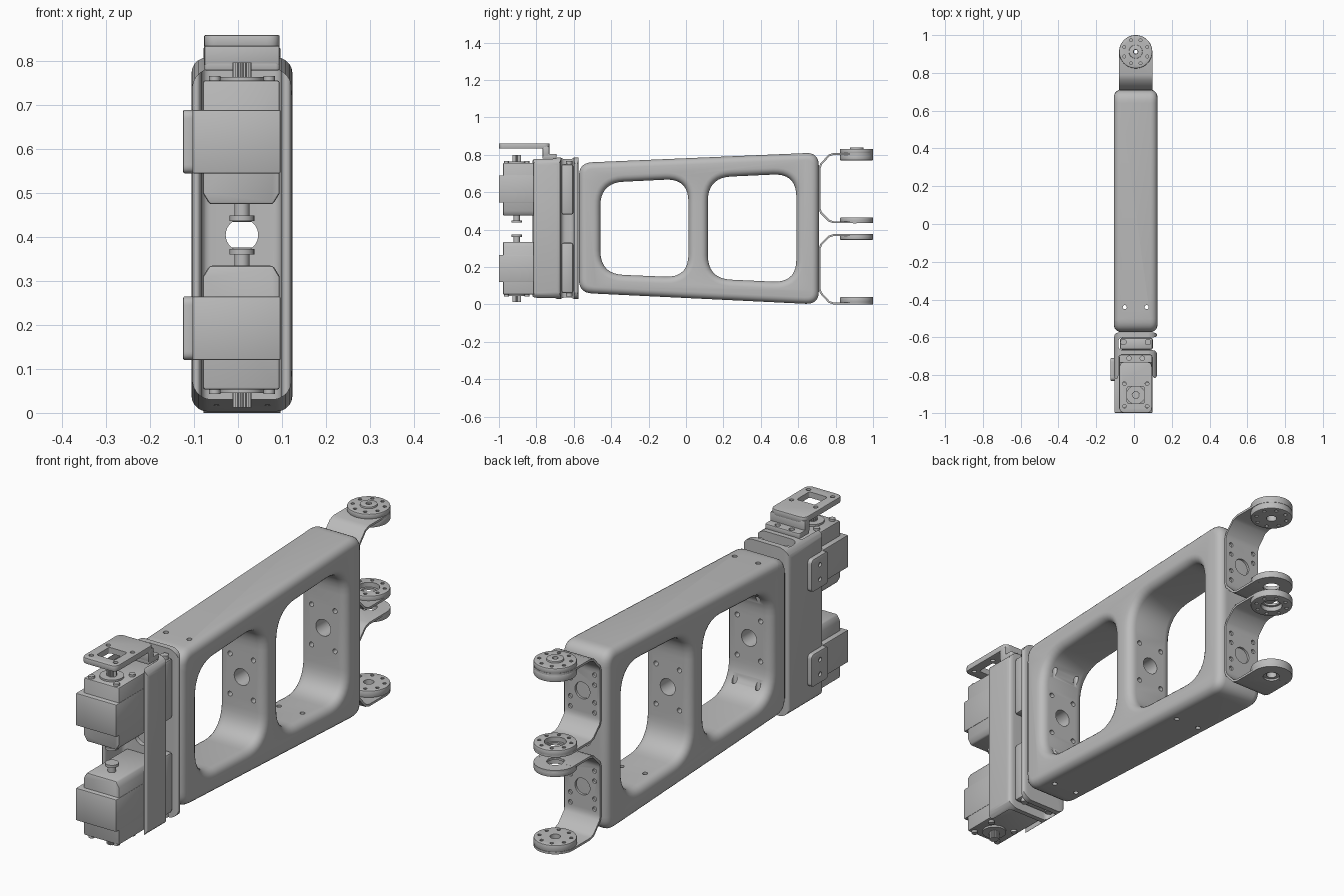
import bpy, bmesh, math
from mathutils import Vector

cube = bpy.data.objects.get("Cube")
if cube:
    bpy.data.objects.remove(cube, do_unlink=True)

grey = bpy.data.materials.new("machined grey")
grey.use_nodes = True
grey.diffuse_color = (0.5, 0.5, 0.5, 1)
grey.node_tree.nodes["Principled BSDF"].inputs["Base Color"].default_value = (0.5, 0.5, 0.5, 1)

CX = 0.009      # middle of the parts across x
MID = 0.405     # height of the mirror plane between upper and lower units


# ---- profile helpers ----
def rounded(pts, r, n=7):
    """Round every corner of a closed outline, less where edges are short."""
    out = []
    for i, p in enumerate(pts):
        p, a, b = Vector(p), Vector(pts[i - 1]), Vector(pts[(i + 1) % len(pts)])
        p0 = p + (a - p).normalized() * min(r, 0.45 * (a - p).length)
        p1 = p + (b - p).normalized() * min(r, 0.45 * (b - p).length)
        for k in range(n + 1):
            t = k / n
            out.append(p0 * (1 - t) ** 2 + p * 2 * t * (1 - t) + p1 * t * t)
    return out


def rect(u0, v0, u1, v1, r=0.0):
    pts = [(u0, v0), (u1, v0), (u1, v1), (u0, v1)]
    return rounded(pts, r) if r else pts


def circle(u, v, r, n=32, teeth=1.0):
    """Circle outline; teeth below 1 pulls in every other point."""
    out = []
    for i in range(n):
        a, q = 2 * math.pi * i / n, r * (teeth if i % 2 else 1)
        out.append((u + q * math.cos(a), v + q * math.sin(a)))
    return out


def solid(bm, pts, axis, lo, hi):
    """Extrude a 2D outline along the given axis."""
    def at(p, h):
        c = [p[0], p[1]]
        c.insert(axis, h)
        return c
    lo, hi = min(lo, hi), max(lo, hi)
    a = [bm.verts.new(at(p, lo)) for p in pts]
    b = [bm.verts.new(at(p, hi)) for p in pts]
    faces = [bm.faces.new(a), bm.faces.new(b)]
    for i in range(len(a)):
        j = (i + 1) % len(a)
        faces.append(bm.faces.new((a[i], a[j], b[j], b[i])))
    bmesh.ops.recalc_face_normals(bm, faces=faces)


def make(name, bm):
    me = bpy.data.meshes.new(name)
    bm.to_mesh(me)
    bm.free()
    ob = bpy.data.objects.new(name, me)
    bpy.context.collection.objects.link(ob)
    me.materials.append(grey)
    return ob


def bake(ob):
    """Apply the modifiers, then smooth all but the sharp edges."""
    dg = bpy.context.evaluated_depsgraph_get()
    dg.update()
    me = bpy.data.meshes.new_from_object(ob.evaluated_get(dg))
    ob.modifiers.clear()
    ob.data = me
    me.polygons.foreach_set("use_smooth", [True] * len(me.polygons))
    me.set_sharp_from_angle(angle=math.radians(32))


def cut(ob, solids, op='DIFFERENCE'):
    bm = bmesh.new()
    for s in solids:
        solid(bm, *s)
    tool = make("cutter", bm)
    tool.hide_render = True
    mod = ob.modifiers.new("cut", 'BOOLEAN')
    mod.operation, mod.solver, mod.object = op, 'EXACT', tool
    bake(ob)
    bpy.data.objects.remove(tool, do_unlink=True)


def part(name, solids, bevel=0.0, holes=None, segments=2):
    bm = bmesh.new()
    for s in solids:
        solid(bm, *s)
    ob = make(name, bm)
    if bevel:
        add_bevel(ob, bevel, segments)
    bake(ob)
    if holes:
        cut(ob, holes)
    return ob


def add_bevel(ob, width, segments):
    mod = ob.modifiers.new("bevel", 'BEVEL')
    mod.width, mod.segments = width, segments
    mod.limit_method, mod.angle_limit = 'ANGLE', math.radians(50)
    mod.use_clamp_overlap = False


# ---- main link frame with two windows ----
outline = [(-0.572, 0.062), (0.71, 0.0), (0.71, 0.812), (-0.572, 0.757)]
frame = part("link_frame", [(rounded(outline, 0.07), 0, -0.106, 0.124)])
front_window = [(-0.458, 0.163), (0.013, 0.143), (0.013, 0.673), (-0.458, 0.65)]
back_window = [(0.117, 0.138), (0.59, 0.116), (0.59, 0.7), (0.117, 0.678)]
cut(frame, [(rounded(w, 0.125, 9), 0, -0.3, 0.3) for w in (front_window, back_window)])
add_bevel(frame, 0.036, 5)
bake(frame)
bores = [(circle(CX, MID, 0.037), 1, -0.9, 0.9)]
for dx in (-0.058, 0.058):
    bores += [(circle(CX + dx, MID + dz, 0.011, 12), 1, -0.7, 0.9) for dz in (-0.09, 0.09)]
    bores += [(circle(CX + dx, -0.44, 0.011, 12), 2, -0.1, 0.9)]
    bores += [(circle(CX + dx, 0.36, 0.011, 12), 2, -0.1, MID)]
cut(frame, bores)

# ---- folded holder between frame and motors ----
fold = [(0.122, -0.575), (-0.105, -0.575), (-0.105, -0.82), (-0.083, -0.82),
        (-0.083, -0.69), (0.098, -0.69), (0.098, -0.815), (0.122, -0.815),
        (0.122, -0.668), (-0.083, -0.668), (-0.083, -0.6), (0.122, -0.6)]
holder = part("motor_holder", [(rounded(fold, 0.025, 5), 2, 0.03, 0.785)])
cut(holder, [(rect(-0.106, 0.028, 0.124, 0.786, 0.06), 1, -0.9, -0.5)], 'INTERSECT')
cut(holder, bores[:1])

# ---- upper and lower units, mirrored about MID ----
HY, HR = 0.912, 0.088      # hub centre and radius
SY = -0.905                # motor shaft centre


def hub(name, z0, z1, bore):
    ring = [(circle(CX + 0.066 * math.cos(k * math.pi / 4 + 0.39),
                    HY + 0.066 * math.sin(k * math.pi / 4 + 0.39), 0.008, 10), 2, 0, 1)
            for k in range(8)]
    part(name, [(circle(CX, HY, HR, 48), 2, z0, z1)], 0.004,
         ring + [(circle(CX, HY, bore, 24), 2, 0, 1)])


for side, s in (("upper", 1), ("lower", -1)):
    def fz(d):
        return MID + s * d

    # motor body with chamfered inner end
    front = [(-0.08, 0.352), (0.095, 0.352), (0.095, 0.095), (0.08, 0.07),
             (-0.065, 0.07), (-0.08, 0.095)]
    part(side + "_motor", [([(x, fz(d)) for x, d in front], 1, -0.978, -0.69)], 0.006)
    part(side + "_motor_band", [(rect(-0.104, -1.0, 0.097, -0.7), 2, fz(0.14), fz(0.285))], 0.004)
    lo, hi = sorted((fz(0.14), fz(0.285)))
    part(side + "_side_pad", [(rect(-0.83, lo, -0.71, hi, 0.02), 0, -0.125, -0.1)], 0.004,
         [(circle(-0.77, z, 0.01, 12), 0, -0.2, -0.115) for z in (lo + 0.04, hi - 0.04)])
    part(side + "_motor_shaft", [
        (circle(CX, SY, 0.022, 32, 0.85), 2, fz(0.34), fz(0.393)),
        (circle(CX, SY, 0.05), 2, fz(0.34), fz(0.36))])
    part(side + "_motor_pivot", [
        (circle(CX, SY, 0.017), 2, fz(0.035), fz(0.08)),
        (circle(CX, SY, 0.028), 2, fz(0.032), fz(0.044))])
    part(side + "_motor_screws", [
        (circle(CX + dx, y, 0.013, 12), 2, fz(0.34), fz(0.362))
        for dx in (-0.062, 0.062) for y in (SY - 0.055, SY + 0.055)])
    part(side + "_rear_case", [(rect(-0.075, -0.666, 0.1, -0.602), 2, fz(0.075), fz(0.345))], 0.012)
    part(side + "_case_screws", [
        (circle(CX + dx, -0.625, 0.017, 16), 2, fz(0.34), fz(0.362)) for dx in (-0.065, 0.065)])

    # bent sheet bracket at the back
    path = [(HY, 0.4), (0.79, 0.4), (0.765, 0.392), (0.722, 0.345), (0.715, 0.325),
            (0.715, 0.105), (0.722, 0.085), (0.765, 0.042), (0.79, 0.034), (HY, 0.034)]
    bm = bmesh.new()
    rows = [[bm.verts.new((x, y, fz(d))) for x in (CX - HR, CX + HR)] for y, d in path]
    for a, b in zip(rows, rows[1:]):
        bm.faces.new((a[0], a[1], b[1], b[0]))
    bracket = make(side + "_bracket", bm)
    mod = bracket.modifiers.new("sheet", 'SOLIDIFY')
    mod.thickness, mod.offset = 0.01, 0
    bake(bracket)
    holes = [(circle(CX, fz(0.215), 0.037), 1, 0.7, 0.8)]
    holes += [(circle(CX + dx, fz(0.215 + dz), 0.01, 12), 1, 0.7, 0.8)
              for dx in (-0.06, 0.06) for dz in (-0.085, -0.04, 0.04, 0.085)]
    holes += [(circle(CX, HY, 0.04), 2, 0, 0.9)]
    cut(bracket, holes)
    for end, d in (("outer", 0.4), ("inner", 0.034)):
        part(side + "_" + end + "_arm_tip", [(circle(CX, HY, HR, 48), 2, fz(d - 0.0048), fz(d + 0.0048))],
             0, [(circle(CX, HY, 0.035), 2, 0, 1)])
    hub(side + "_outer_hub", fz(0.365), fz(0.396), 0.022)
    hub(side + "_inner_hub", fz(0.032), fz(0.06), 0.045)

# ---- extra hub and boss on the very top ----
hub("top_hub", 0.808, 0.832, 0.01)
part("top_boss", [(circle(CX, HY, 0.036), 2, 0.825, 0.84)], 0.003,
     [(circle(CX, HY, 0.012, 16), 2, 0.5, 1)])

# ---- stepped mounting plate above the upper motor ----
plate_holes = [(rect(CX - 0.045, SY - 0.045, CX + 0.045, SY + 0.045, 0.01), 2, 0.8, 0.9)]
plate_holes += [(circle(CX + dx, SY + dy, 0.01, 12), 2, 0.8, 0.9)
                for dx in (-0.06, 0.06) for dy in (-0.06, 0.06)]
part("mount_plate", [(rect(-0.077, -1.0, 0.095, -0.73, 0.03), 2, 0.834, 0.86)], 0.003, plate_holes)
part("mount_web", [(rect(-0.077, -0.767, 0.095, -0.731), 2, 0.79, 0.845)], 0.005)
part("mount_foot", [(rect(-0.077, -0.767, 0.095, -0.692, 0.01), 2, 0.78, 0.805)], 0.003,
     [(circle(CX + dx, -0.711, 0.012, 12), 2, 0.7, 0.9) for dx in (-0.035, 0.035)])
